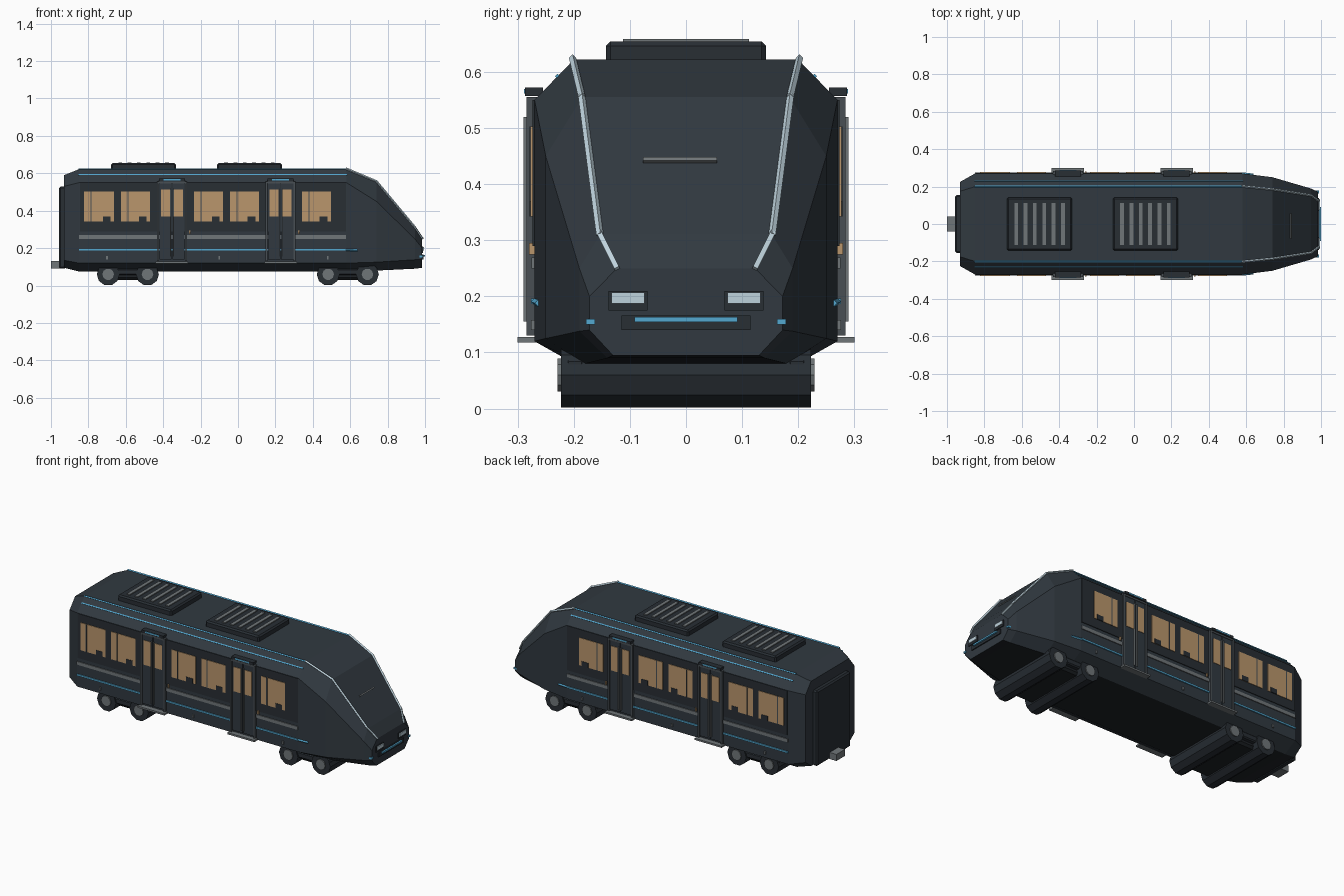
import bpy, bmesh
from math import pi, atan2
from mathutils import Matrix, Vector

cube = bpy.data.objects.get("Cube")
if cube:
    bpy.data.objects.remove(cube, do_unlink=True)


def material(name, r, g, b):
    m = bpy.data.materials.new(name)
    lin = [((c / 255 + 0.055) / 1.055) ** 2.4 for c in (r, g, b)] + [1]
    m.diffuse_color = lin
    m.use_nodes = True
    m.node_tree.nodes["Principled BSDF"].inputs["Base Color"].default_value = lin
    return m


BODY = material("charcoal body", 49, 57, 64)
PANEL = material("dark panel", 40, 46, 52)
UNDER = material("black underframe", 30, 34, 38)
GREY = material("mid grey metal", 112, 118, 121)
FRAME = material("frame grey", 72, 79, 84)
AMBER = material("warm window", 186, 150, 108)
BLUE = material("blue trim", 84, 168, 208)
LIGHT = material("pale light", 190, 210, 220)


def finish(name, bm, *mats):
    bmesh.ops.recalc_face_normals(bm, faces=bm.faces)
    me = bpy.data.meshes.new(name)
    bm.to_mesh(me)
    bm.free()
    for m in mats:
        me.materials.append(m)
    ob = bpy.data.objects.new(name, me)
    bpy.context.collection.objects.link(ob)
    return ob


def boxes(name, mat, items, bevel=0):
    """Join boxes given as (x0, x1, y0, y1, z0, z1) into one object."""
    bm = bmesh.new()
    for x0, x1, y0, y1, z0, z1 in items:
        mtx = Matrix.Translation(((x0 + x1) / 2, (y0 + y1) / 2, (z0 + z1) / 2))
        mtx @= Matrix.Diagonal((x1 - x0, y1 - y0, z1 - z0, 1))
        bmesh.ops.create_cube(bm, size=1, matrix=mtx)
    if bevel:
        bmesh.ops.bevel(bm, geom=bm.edges[:], offset=bevel, segments=1, affect='EDGES')
    return finish(name, bm, mat)


def both(name, mat, items, bevel=0):
    """Boxes given for the +y side, repeated on the -y side."""
    flip = [(a, b, -d, -c, e, f) for a, b, c, d, e, f in items]
    return boxes(name, mat, list(items) + flip, bevel)


def bars(name, mat, path, r, sides=4):
    """Thin rod along a path, mirrored across y."""
    bm = bmesh.new()
    for s in (1, -1):
        pts = [Vector((x, y * s, z)) for x, y, z in path]
        for a, b in zip(pts, pts[1:]):
            d = b - a
            mtx = Matrix.Translation((a + b) / 2) @ d.to_track_quat('Z', 'Y').to_matrix().to_4x4()
            bmesh.ops.create_cone(bm, cap_ends=True, segments=sides, radius1=r, radius2=r,
                                  depth=d.length + r, matrix=mtx)
    return finish(name, bm, mat)


# Body shell: stations (x, floor z, floor w, side w, side low z, side high z, roof w, roof z)
stations = [
    (-.93, .095, .17, .225, .135, .53, .175, .59),
    (-.85, .075, .19, .27, .12, .55, .20, .622),
    (.58, .075, .19, .27, .12, .55, .20, .622),
    (.74, .08, .18, .25, .125, .45, .185, .555),
    (.945, .09, .14, .19, .138, .25, .153, .31),
    (.985, .095, .13, .172, .14, .20, .123, .25),
]
bm = bmesh.new()
rings = []
for x, zb, wb, ws, zl, zu, wt, zt in stations:
    half = [(wb, zb), (ws, zl), (ws, zu), (wt, zt)]
    loop = half + [(-w, z) for w, z in reversed(half)]
    rings.append([bm.verts.new((x, y, z)) for y, z in loop])
for a, b in zip(rings, rings[1:]):
    for i in range(8):
        j = (i + 1) % 8
        bm.faces.new((a[i], a[j], b[j], b[i]))
bm.faces.new(rings[0])
bm.faces.new(rings[-1])
bm.normal_update()
bmesh.ops.recalc_face_normals(bm, faces=bm.faces)
for f in bm.faces:
    f.material_index = int(f.normal.z < -.9)
finish("body_shell", bm, BODY, UNDER)

# Side panels, windows, stripes
both("window_band", PANEL, [(-.845, .578, .265, .274, .29, .55)])
windows = [(-.824, -.663), (-.626, -.47), (-.235, -.08), (-.043, .112), (.342, .497)]
both("side_windows", AMBER, [(a, b, .27, .277, .342, .503) for a, b in windows])
both("window_poles", FRAME, [(a + .035, a + .041, .27, .279, .342, .503) for a, b in windows])
both("seat_backs", PANEL, [(b - .06, b - .018, .27, .279, .342, .37) for a, b in windows])
both("grey_stripe", GREY, [(-.85, .578, .265, .275, .25, .269)])
both("blue_stripe", BLUE, [(-.85, .578, .265, .276, .186, .196)])
bars("stripe_tail", BLUE, [(.58, .27, .19), (.635, .264, .188)], .006)
both("side_markers", GREY, [(x - .005, x + .005, .265, .276, .14, .158) for x in (-.7, -.1, .48)])

# Roof edge trim
bars("roof_edge_trim", BLUE, [(-.85, .2, .622), (.58, .2, .622)], .005)
bars("roof_slope_trim", BLUE, [(-.85, .229, .592), (.58, .229, .592)], .0045)

# Doors
doors = [-.353, .228]
frames, leaves, glass, seals, steps, lamps, hoods, buttons = ([] for _ in range(8))
for c in doors:
    for s in (-1, 1):
        edge = c + s * .075
        frames.append((edge - .005, edge + .005, .26, .284, .13, .555))
        leaf = c + s * .035
        leaves.append((leaf - .033, leaf + .033, .26, .28, .14, .545))
        glass.append((leaf - .024, leaf + .024, .275, .283, .37, .513))
        seals.append((c + s * .008 - .002, c + s * .008 + .002, .275, .29, .155, .52))
    frames.append((c - .08, c + .08, .26, .284, .545, .555))
    steps.append((c - .087, c + .087, .25, .30, .118, .128))
    hoods.append((c - .07, c + .07, .255, .287, .557, .572))
    lamps.append((c - .045, c + .045, .28, .289, .562, .57))
    buttons.append((c + .092, c + .1, .265, .28, .275, .295))
both("door_frames", FRAME, frames)
both("door_leaves", BODY, leaves)
both("door_glass", AMBER, glass)
both("door_seals", GREY, seals)
both("door_steps", GREY, steps)
both("door_hoods", PANEL, hoods)
both("door_lamps", BLUE, lamps)
both("door_buttons", AMBER, buttons)

# Roof units with slats
units = [-.505, .061]
boxes("roof_units", PANEL, [(c - .174, c + .174, -.143, .143, .61, .654) for c in units], .008)
boxes("roof_slats", GREY, [(x - .01, x + .01, -.112, .112, .645, .659)
                           for c in units for x in [c + (i - 2.5) * .05 for i in range(6)]])

# Rear gangway and coupler
boxes("rear_gangway", PANEL, [(-.956, -.92, -.155, .155, .09, .53)], .008)
boxes("rear_coupler", GREY, [(-1, -.95, -.04, .04, .092, .13)])

# Bogies and wheels
bogies = [-.589, .587]
axles = [c + s * .105 for c in bogies for s in (-1, 1)]
boxes("bogie_frames", UNDER, [(c - .13, c + .13, -.19, .19, .03, .1) for c in bogies], .012)
both("bogie_side_beams", PANEL, [(c - .16, c + .16, .18, .215, .055, .09) for c in bogies], .006)


def wheel_set(name, mat, r, half, sides):
    bm = bmesh.new()
    for x in axles:
        mtx = Matrix.Translation((x, 0, .06)) @ Matrix.Rotation(pi / 2, 4, 'X')
        mtx @= Matrix.Rotation(pi / sides, 4, 'Z')
        bmesh.ops.create_cone(bm, cap_ends=True, segments=sides, radius1=r, radius2=r,
                              depth=2 * half, matrix=mtx)
    return finish(name, bm, mat)


wheel_set("wheels", PANEL, .061, .223, 10)
wheel_set("wheel_hubs", GREY, .031, .229, 10)

# Nose: light strips, headlights, lower bar, wiper
bars("nose_light_strips", LIGHT, [(.58, .202, .624), (.74, .186, .557),
                                  (.945, .154, .312), (.986, .124, .252)], .0065)
both("headlight_housings", PANEL, [(.975, .99, .069, .138, .175, .21)])
both("headlights", LIGHT, [(.98, .995, .074, .133, .187, .207)])
boxes("bumper_housing", PANEL, [(.975, .991, -.115, .115, .14, .166)])
boxes("bumper_light", BLUE, [(.98, 1, -.092, .092, .154, .163)])
both("nose_markers", BLUE, [(.965, .99, .162, .178, .15, .16)])
wiper = boxes("wiper", GREY, [(-.004, .004, -.066, .066, -.003, .003)])
wiper.location = (.84, -.011, .443)
wiper.rotation_euler = (0, atan2(.245, .205), 0)
